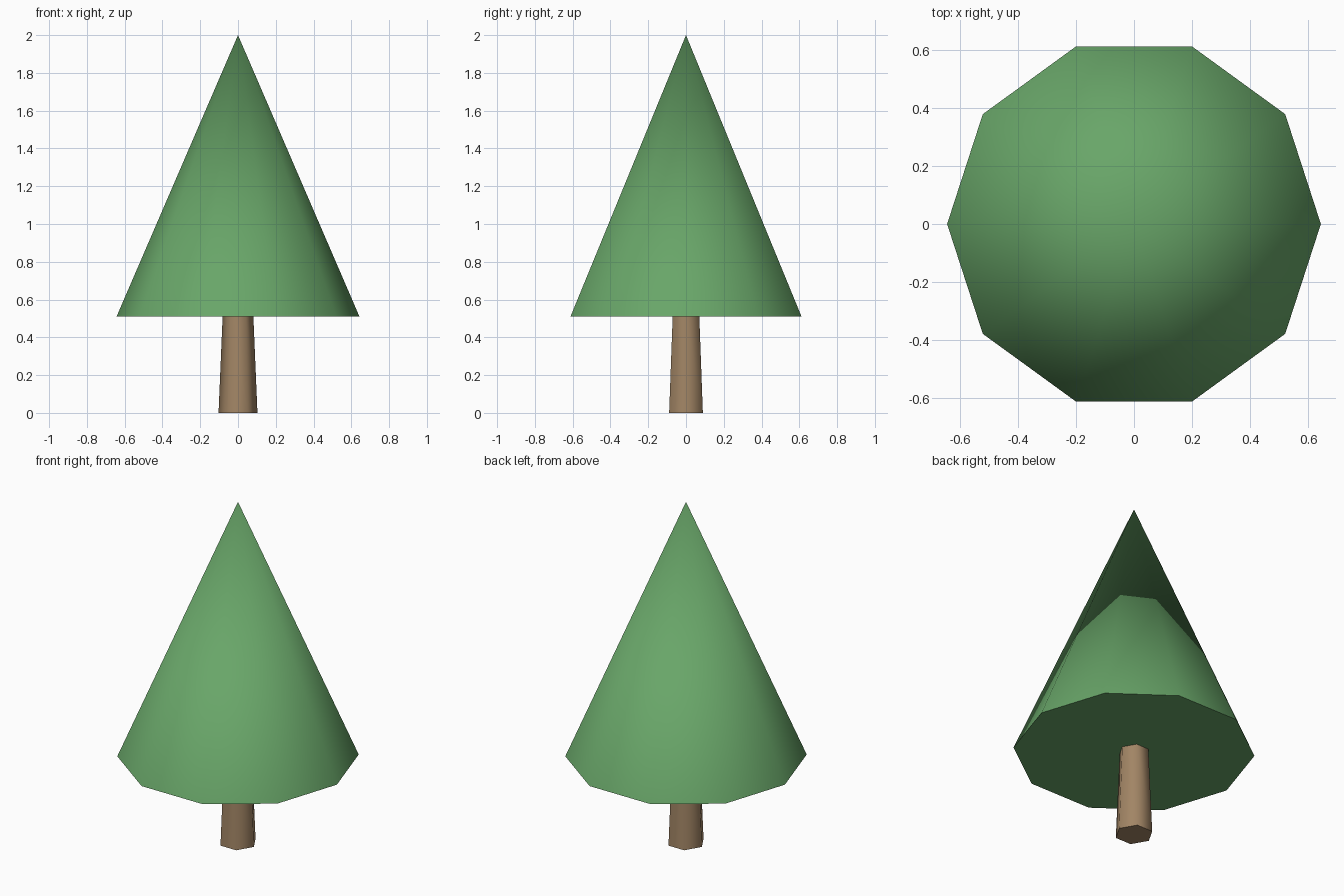
import bpy
from math import radians

if "Cube" in bpy.data.objects:
    bpy.data.objects.remove(bpy.data.objects["Cube"])


def tapered(name, sides, r_bottom, r_top, z0, z1, color):
    """Tapered prism or cone with one corner on the +x axis."""
    bpy.ops.mesh.primitive_cone_add(
        vertices=sides, radius1=r_bottom, radius2=r_top,
        depth=z1 - z0, location=(0, 0, (z0 + z1) / 2),
        rotation=(0, 0, radians(90)))
    obj = bpy.context.object
    obj.name = name
    bpy.ops.object.transform_apply(location=True, rotation=True, scale=True)
    # soft sides, sharp rims
    bpy.ops.object.shade_smooth_by_angle(angle=radians(65))
    mat = bpy.data.materials.new(name + "_color")
    mat.diffuse_color = (*color, 1)
    mat.use_nodes = True
    mat.node_tree.nodes["Principled BSDF"].inputs["Base Color"].default_value = mat.diffuse_color
    obj.data.materials.append(mat)
    return obj


# Six-sided trunk, ending just inside the foliage
tapered("trunk", 6, 0.103, 0.081, 0.0, 0.52, (0.36, 0.235, 0.13))

# Ten-sided foliage cone
tapered("foliage", 10, 0.643, 0.0, 0.51, 2.0, (0.14, 0.38, 0.14))
